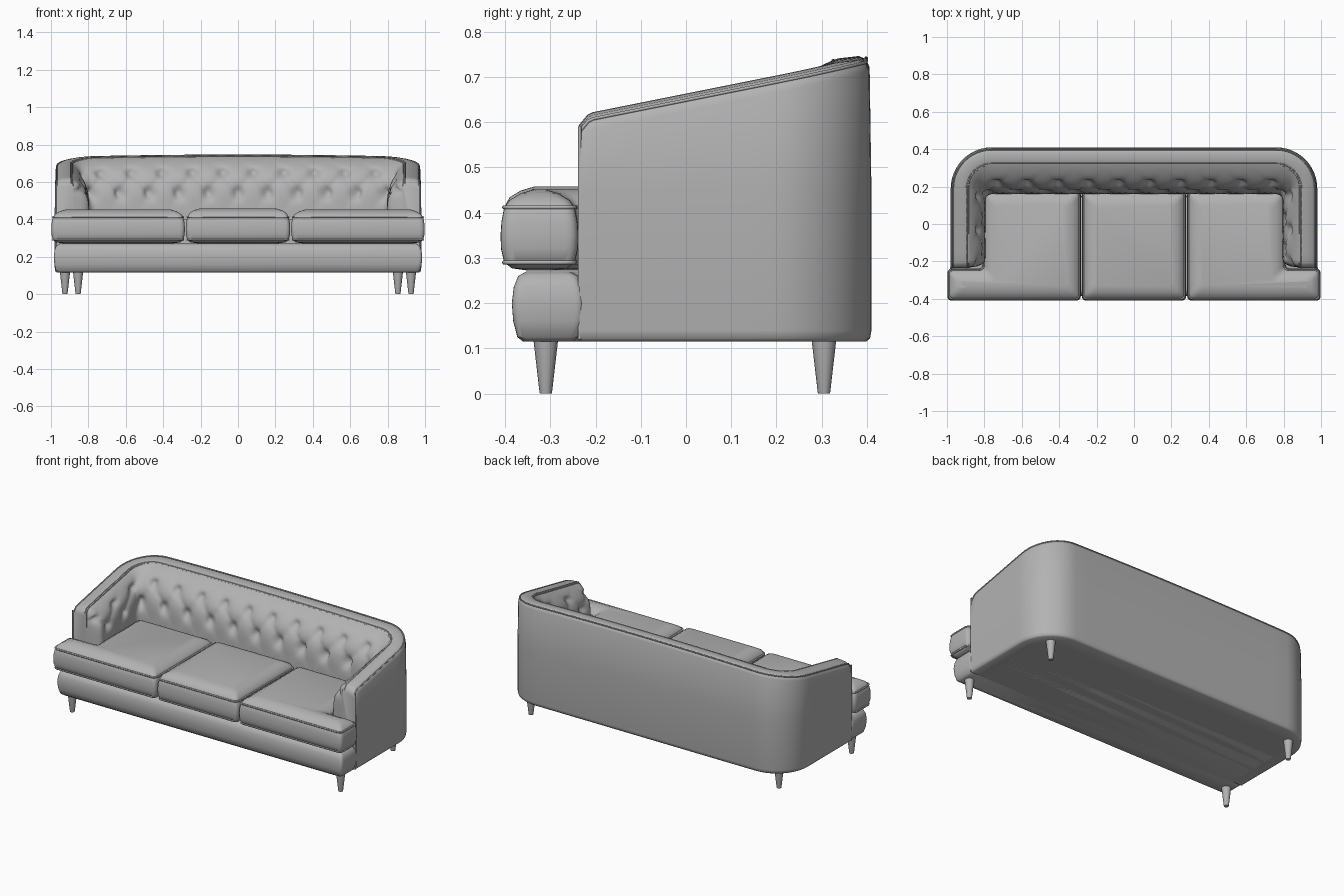
import bpy, bmesh, math
from mathutils import Vector

if "Cube" in bpy.data.objects:
    bpy.data.objects.remove(bpy.data.objects["Cube"])

fabric = bpy.data.materials.new("grey_fabric")
fabric.diffuse_color = (0.45, 0.45, 0.45, 1)
fabric.use_nodes = True
fabric.node_tree.nodes["Principled BSDF"].inputs["Base Color"].default_value = fabric.diffuse_color
FRONT = -0.235          # front plane of the arms


def finish(name, bm, angle=40):
    bmesh.ops.recalc_face_normals(bm, faces=bm.faces[:])
    me = bpy.data.meshes.new(name)
    bm.to_mesh(me)
    bm.free()
    me.materials.append(fabric)
    ob = bpy.data.objects.new(name, me)
    bpy.context.collection.objects.link(ob)
    bpy.ops.object.select_all(action='DESELECT')
    ob.select_set(True)
    bpy.context.view_layer.objects.active = ob
    bpy.ops.object.shade_smooth_by_angle(angle=math.radians(angle))
    return ob


def skin(bm, rows, closed):
    """Join neighbouring rows of points with quads."""
    vr = [[bm.verts.new(p) for p in row] for row in rows]
    n = len(vr[0])
    for a, b in zip(vr, vr[1:]):
        for i in range(n if closed else n - 1):
            j = (i + 1) % n
            bm.faces.new((a[i], a[j], b[j], b[i]))
    return vr


def piping(name, pts, closed, radius=0.005):
    cu = bpy.data.curves.new(name, 'CURVE')
    cu.dimensions = '3D'
    cu.bevel_depth = radius
    cu.bevel_resolution = 1
    sp = cu.splines.new('POLY')
    sp.points.add(len(pts) - 1)
    for q, p in zip(sp.points, pts):
        q.co = (*p, 1)
    sp.use_cyclic_u = closed
    cu.materials.append(fabric)
    bpy.context.collection.objects.link(bpy.data.objects.new(name, cu))


# ---- U-shaped plan: u 0-1 arm, 1-2 corner, 2-3 half back, mirrored to 6
def plan(u, dx, dy):
    side = 1 if u <= 3 else -1
    u = min(u, 6 - u)
    w, b = 0.98 - dx, 0.41 - dy
    r = max(0.22 - max(dx, dy), 0.035)
    if u < 1:
        x, y = w, FRONT + u * (b - r - FRONT)
    elif u < 2:
        a = (u - 1) * math.pi / 2
        x, y = w - r + r * math.cos(a), b - r + r * math.sin(a)
    else:
        x, y = (w - r) * (3 - u), b
    return side * x, y


def top(x, y):
    rise = 0.614 + 0.2 * (y + 0.21) + 0.014 * (1 - x * x)
    return rise - max(0, FRONT + 0.022 - y) * 1.0


def samples(arm, corner, back):
    half = [0, 0.02, 0.045] + [0.07 + 0.93 * i / arm for i in range(arm)]
    half += [1 + i / corner for i in range(corner)]
    half += [2 + i / back for i in range(back)]
    return half + [3] + [6 - u for u in reversed(half)]


# ---- outer shell: arms and back in one sweep
US = samples(8, 12, 8)
SECTION = [(0.10, None, 0.115), (0.012, None, 0.115), (0.003, None, 0.122), (0, None, 0.14),
           (0, None, 0.45), (0.004, -0.03, 0), (0.012, -0.010, 0), (0.028, 0, 0),
           (0.075, 0.004, 0), (0.095, 0, 0), (0.10, -0.015, 0)]


def shell_point(u, d, dz, z):
    x, y = plan(u, d, d)
    return (x, y, z if dz is None else top(x, y) + dz)


bm = bmesh.new()
rows = skin(bm, [[shell_point(u, *s) for s in SECTION] for u in US], True)
bm.faces.new(rows[0])
bm.faces.new(rows[-1])
bm.faces.new([r[0] for r in rows])      # underside
finish("arm_and_back_shell", bm, 50)

for name, d, dz in (("outer_rim_piping", 0.012, -0.008), ("inner_rim_piping", 0.085, 0.001)):
    piping(name, [shell_point(u, d, dz, 0) for u in US], False, 0.004)
for side, u in (("right", 0), ("left", 6)):
    pts = [(plan(u, 0.006, 0)[0], FRONT, 0.12 + 0.47 * i / 6) for i in range(7)]
    piping(side + "_arm_front_piping", pts, False, 0.004)


# ---- buttoned lining on the inside of arms and back
PITCH = 0.157


def run(u):
    """Distance along the lining from the middle of the back."""
    u = min(u, 6 - u)
    if u > 2:
        return (3 - u) * 0.77
    return 0.77 + (2 - u) * 0.06 if u > 1 else 0.83 + (1 - u) * 0.37


def tuft(s, v):
    """Depth of the buttoned dimples and diagonal folds."""
    w = (v - 0.34) / 0.62
    a, b = s / PITCH + w, s / PITCH - w
    fold = math.sqrt(abs(math.sin(math.pi * a) * math.sin(math.pi * b)))
    fade = max(0, 1 - abs(v - 0.5) / 0.45)
    depth = 0.014 * (1 - fold) * fade
    for row, shift in ((0.34, 0), (0.65, 0.5)):
        k = s / PITCH - shift
        ds, dv = (k - round(k)) * PITCH, (v - row) * 0.33
        depth += 0.026 * math.exp(-(ds * ds + dv * dv) / 0.0007)
    return depth


def lining_point(u, v):
    n = min(u, 6 - u)
    e = min(1, n * 0.43 / 0.05)
    ends = math.sqrt(1 - (1 - e) ** 2)
    body = (1 - v ** 3) * ends
    t = tuft(run(u), v) * ends
    x, y = plan(u, 0.085 + 0.100 * body - t * 0.8, 0.085 + 0.165 * body - t)
    xt, yt = plan(u, 0.085, 0.085)
    z = 0.40 + (top(xt, yt) + 0.002 - 0.40) * math.sin(v * math.pi / 2) ** 0.9
    return (x, y, z * 0.4 + 0.6 * (0.40 + (top(xt, yt) + 0.002 - 0.40) * v))


bm = bmesh.new()
skin(bm, [[lining_point(u, i / 26) for i in range(27)] for u in samples(30, 6, 62)], False)
finish("tufted_lining", bm, 80)


# ---- upholstered blocks from axis-aligned outlines (counter-clockwise)
def outline(corners, d, r, z):
    n, pts = len(corners), []
    inner = []
    for i in range(n):
        p, a, b = (Vector(corners[k % n]) for k in (i, i - 1, i + 1))
        e, f = (p - a).normalized(), (b - p).normalized()
        inner.append(p + d * (Vector((-e.y, e.x)) + Vector((-f.y, f.x))))
    for i in range(n):
        p, a, b = inner[i], inner[i - 1], inner[(i + 1) % n]
        s, t = p + (a - p).normalized() * r, p + (b - p).normalized() * r
        for k in range(6):
            q = k / 5
            c = s * (1 - q) ** 2 + p * 2 * q * (1 - q) + t * q * q
            pts.append((c.x, c.y, z))
    return pts


def block(name, corners, profile, r):
    bm = bmesh.new()
    rows = skin(bm, [outline(corners, d, r, z) for d, z in profile], True)
    bm.faces.new(rows[0])
    bm.faces.new(rows[-1])
    return finish(name, bm)


# base rail and seat platform
base = [(-0.985, -0.385), (0.985, -0.385), (0.985, -0.225), (0.93, -0.225),
        (0.93, 0.15), (-0.93, 0.15), (-0.93, -0.225), (-0.985, -0.225)]
block("base", base, [(0.025, 0.115), (0.012, 0.125), (0.003, 0.16), (0, 0.20),
                     (0.004, 0.235), (0.014, 0.26), (0.032, 0.27)], 0.02)

# three seat cushions, the outer two wrapping the arm fronts
right = [(0.284, -0.41), (0.998, -0.41), (0.998, -0.238), (0.81, -0.238), (0.81, 0.18), (0.284, 0.18)]
left = [(-x, y) for x, y in reversed(right)]
middle = [(-0.279, -0.41), (0.279, -0.41), (0.279, 0.18), (-0.279, 0.18)]
for name, corners, lift in (("left", left, 0), ("middle", middle, 0.006), ("right", right, 0)):
    prof = [(0.06, 0.272), (0.025, 0.277), (0.008, 0.29), (0.001, 0.32), (0, 0.35), (0.002, 0.38),
            (0.008, 0.412), (0.02, 0.428 + lift), (0.045, 0.443 + lift), (0.075, 0.452 + lift)]
    block(name + "_seat_cushion", corners, prof, 0.028)
    for label, z in (("lower", 0.29), ("upper", 0.412)):
        piping(f"{name}_{label}_cushion_piping", outline(corners, 0.008, 0.028, z), True)

# tapered legs
for where, x, y in (("front", 0.925, -0.31), ("back", 0.855, 0.305)):
    for side, sx in (("left", -1), ("right", 1)):
        bm = bmesh.new()
        ring = [[(sx * x + r * math.cos(a * math.pi / 8), y + r * math.sin(a * math.pi / 8), z)
                 for a in range(16)] for r, z in ((0.013, 0), (0.014, 0.004), (0.028, 0.125))]
        rows = skin(bm, ring, True)
        bm.faces.new(rows[0])
        bm.faces.new(rows[-1])
        finish(f"{where}_{side}_leg", bm)
